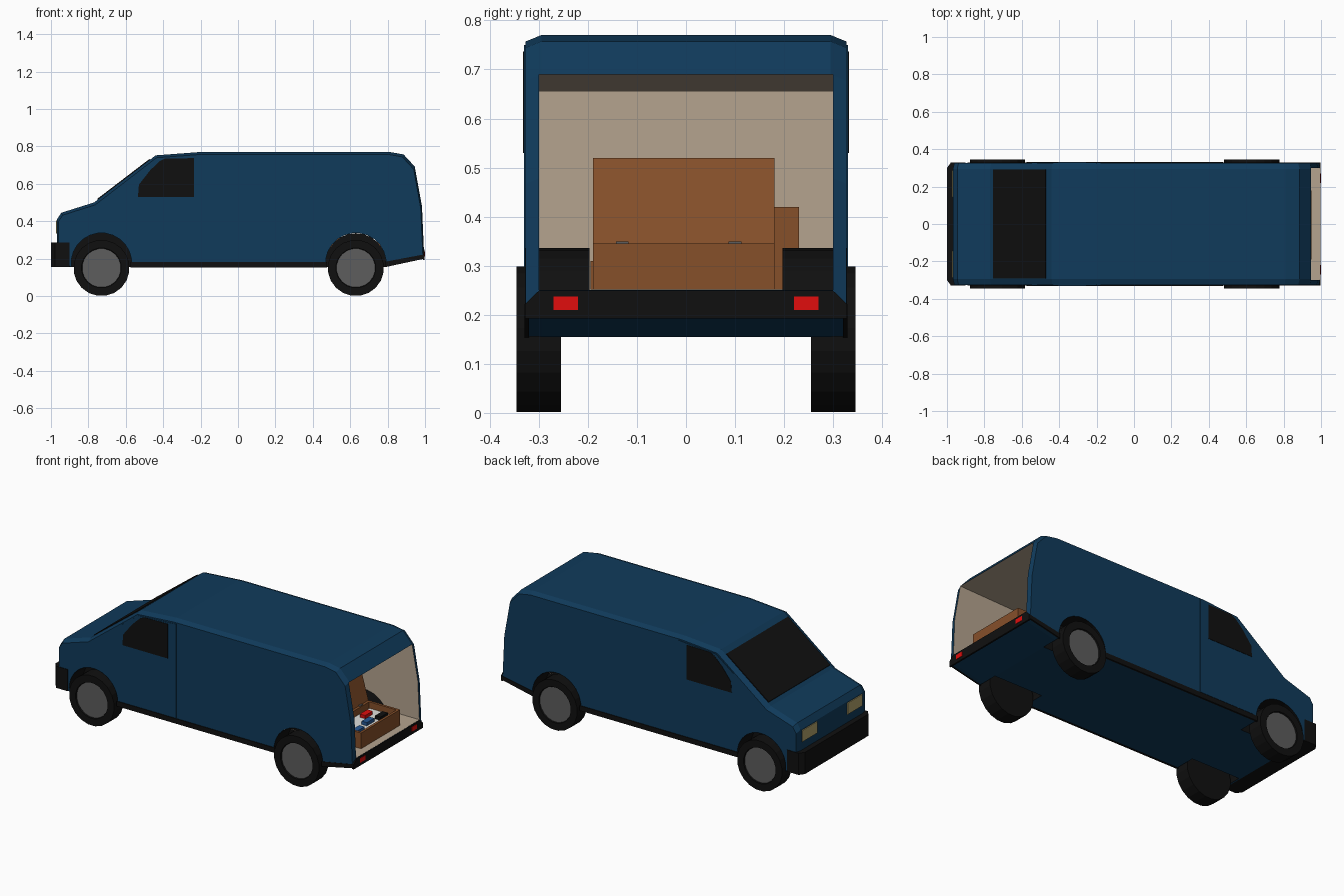
import bpy, bmesh, math

if "Cube" in bpy.data.objects:
    bpy.data.objects.remove(bpy.data.objects["Cube"])


def mat(name, r, g, b):
    m = bpy.data.materials.new(name)
    m.diffuse_color = (r, g, b, 1)
    m.use_nodes = True
    m.node_tree.nodes["Principled BSDF"].inputs["Base Color"].default_value = m.diffuse_color
    return m


BLUE = mat("body_blue", .005, .043, .105)
BLACK = mat("trim_black", .005, .005, .005)
BEIGE = mat("lining_beige", .46, .37, .275)
GREY = mat("rim_grey", .11, .11, .11)
BROWN = mat("crate_brown", .24, .08, .023)
RED = mat("light_red", .75, .004, .004)
LAMP = mat("lamp_yellow", .45, .37, .15)
WHITE = mat("paper_white", .75, .75, .72)
TOOL = mat("tool_blue", .02, .1, .3)


def finish(name, bm, *mats):
    bmesh.ops.recalc_face_normals(bm, faces=bm.faces)
    me = bpy.data.meshes.new(name)
    bm.to_mesh(me)
    bm.free()
    for m in mats:
        me.materials.append(m)
    ob = bpy.data.objects.new(name, me)
    bpy.context.collection.objects.link(ob)
    return ob


def loft(name, rings, *mats, caps=True, index=0):
    """Join equal rings of points; optionally close the ends."""
    bm = bmesh.new()
    vs = [[bm.verts.new(p) for p in r] for r in rings]
    n = len(vs[0])
    for a, b in zip(vs, vs[1:]):
        for i in range(n):
            bm.faces.new((a[i], a[(i + 1) % n], b[(i + 1) % n], b[i]))
    if caps:
        bm.faces.new(vs[0])
        bm.faces.new(vs[-1])
    for f in bm.faces:
        f.material_index = index
    return finish(name, bm, *mats)


def prism(name, pts, y0, y1, *mats, index=0):
    return loft(name, [[(x, y, z) for x, z in pts] for y in (y0, y1)], *mats, index=index)


def box(name, x0, x1, y0, y1, z0, z1, *mats, index=0):
    return prism(name, [(x0, z0), (x1, z0), (x1, z1), (x0, z1)], y0, y1, *mats, index=index)


def circle(cx, cz, r, n):
    return [(cx + r * math.cos(2 * math.pi * (i + .5) / n),
             cz + r * math.sin(2 * math.pi * (i + .5) / n)) for i in range(n)]


def cut(ob, cutter):
    mod = ob.modifiers.new("cut", 'BOOLEAN')
    mod.operation, mod.solver, mod.object = 'DIFFERENCE', 'EXACT', cutter
    bpy.context.view_layer.objects.active = ob
    bpy.ops.object.modifier_apply(modifier=mod.name)
    bpy.data.objects.remove(cutter)


# Body shell: side profile lofted across the width with chamfered edges
W = .327
profile = [(-.90, .155), (-.968, .2), (-.968, .41), (-.945, .445), (-.77, .50), (-.44, .752),
           (-.2, .77), (.81, .77), (.885, .757), (.947, .69), (.985, .48), (.997, .2), (.79, .155)]
edge = [(x * .992, z - .013 if z > .4 else z) for x, z in profile]
body = loft("body", [[(x, y, z) for x, z in p] for y, p in
                     ((-W, edge), (-.295, profile), (.295, profile), (W, edge))],
            BLUE, BEIGE, BLACK)
SLOTS = (BLUE, BEIGE, BLACK)

# Open cargo space and wheel wells
cut(body, prism("cargo_cutter", [(-.2, .25), (1.1, .25), (1.1, .69), (.93, .69), (-.2, .655)],
                -.30, .30, *SLOTS, index=1))
AXLES = (("front", -.73), ("rear", .63))
for end, x in AXLES:
    for s in (-1, 1):
        cut(body, prism("well_cutter", circle(x, .175, .162, 24), s * .2, s * .4, *SLOTS, index=2))

for end, x in AXLES:
    for s, side in ((-1, "left"), (1, "right")):
        tag = f"{end}_{side}"
        # Liner: half tube with inner wall
        arc = [(x + .161 * math.cos(math.pi * i / 12), .175 + .161 * math.sin(math.pi * i / 12))
               for i in range(13)]
        bm = bmesh.new()
        a = [bm.verts.new((px, s * .197, pz)) for px, pz in arc]
        b = [bm.verts.new((px, s * (W + .001), pz)) for px, pz in arc]
        for i in range(12):
            bm.faces.new((a[i], a[i + 1], b[i + 1], b[i]))
        bm.faces.new(a)
        finish(f"wheel_arch_{tag}", bm, BLACK)
        # Wheel with a recessed rim
        rings = [(.255, .15), (.345, .15), (.345, .107), (.338, .104)]
        wheel = loft(f"wheel_{tag}", [[(px, s * y, pz) for px, pz in circle(x, .15, r, 20)]
                                      for y, r in rings], BLACK, GREY)
        for p in wheel.data.polygons:
            if abs(p.center.y) > .337 and len(p.vertices) > 4:
                p.material_index = 1

# Side doors, windows and skirts
door = [(-.545, .185), (-.18, .185), (-.18, .75), (-.43, .733), (-.545, .648)]
window = [(-.535, .53), (-.235, .53), (-.235, .737), (-.39, .735), (-.42, .72), (-.47, .672), (-.53, .595)]
for s, side in ((-1, "left"), (1, "right")):
    prism(f"door_{side}", door, s * (W - .002), s * .330, BLUE)
    prism(f"door_window_{side}", window, s * .328, s * .332, BLACK)
    box(f"skirt_{side}", -.575, .475, s * .32, s * .331, .153, .183, BLACK)
    prism(f"rear_skirt_{side}", [(.785, .154), (.994, .199), (.993, .222), (.785, .183)],
          s * .32, s * .329, BLACK)
    box(f"headlight_{side}", -.973, -.966, s * .145, s * .285, .335, .403, LAMP)
    box(f"tail_light_{side}", .995, 1.0, s * .22, s * .27, .21, .237, RED)

# Windscreen on the slope
prism("windscreen", [(-.75, .513), (-.47, .727), (-.473, .733), (-.753, .519)], -.292, .292, BLACK)

# Front bumper with chamfered corners
outline = [(-.90, -.33), (-.978, -.33), (-1, -.30), (-1, .30), (-.978, .33), (-.90, .33)]
loft("front_bumper", [[(x, y, z) for x, y in outline] for z in (.155, .285)], BLACK)

# Rear sill plate, lower corners wider than the opening
sill = [(-.328, .192), (.328, .192), (.328, .222), (.30, .249), (-.30, .249), (-.328, .222)]
loft("rear_sill", [[(x, y, z) for y, z in sill] for x in (.988, .998)], BLACK)

# Open crate in the cargo space
X0, X1, Y0, Y1 = .74, .95, -.19, .18
crate = box("crate", X0, X1, Y0, Y1, .251, .345, BROWN)
cut(crate, box("crate_cutter", X0 + .015, X1 - .015, Y0 + .015, Y1 - .015, .265, .5, BROWN))
prism("crate_lid", [(X0, .345), (X0 - .05, .52), (X0 - .065, .516), (X0 - .015, .341)], Y0, Y1, BROWN)
for i, y in enumerate((-.13, .1)):
    box(f"hinge_{i}", X0 - .004, X0 + .01, y - .013, y + .013, .343, .349, GREY)
box("paper", .76, .93, -.17, .16, .266, .31, WHITE)
for i, (x, y, m) in enumerate(((.79, -.1, RED), (.86, .0, TOOL), (.8, .07, RED), (.88, -.12, TOOL),
                               (.88, .1, BLACK))):
    box(f"tool_{i}", x - .015, x + .02, y - .035, y + .035, .31, .33, m)

# Boxes stacked further in
box("tall_box", .2, .45, .0, .23, .251, .42, BROWN)
box("low_box", .3, .6, -.195, -.03, .251, .31, BROWN)
